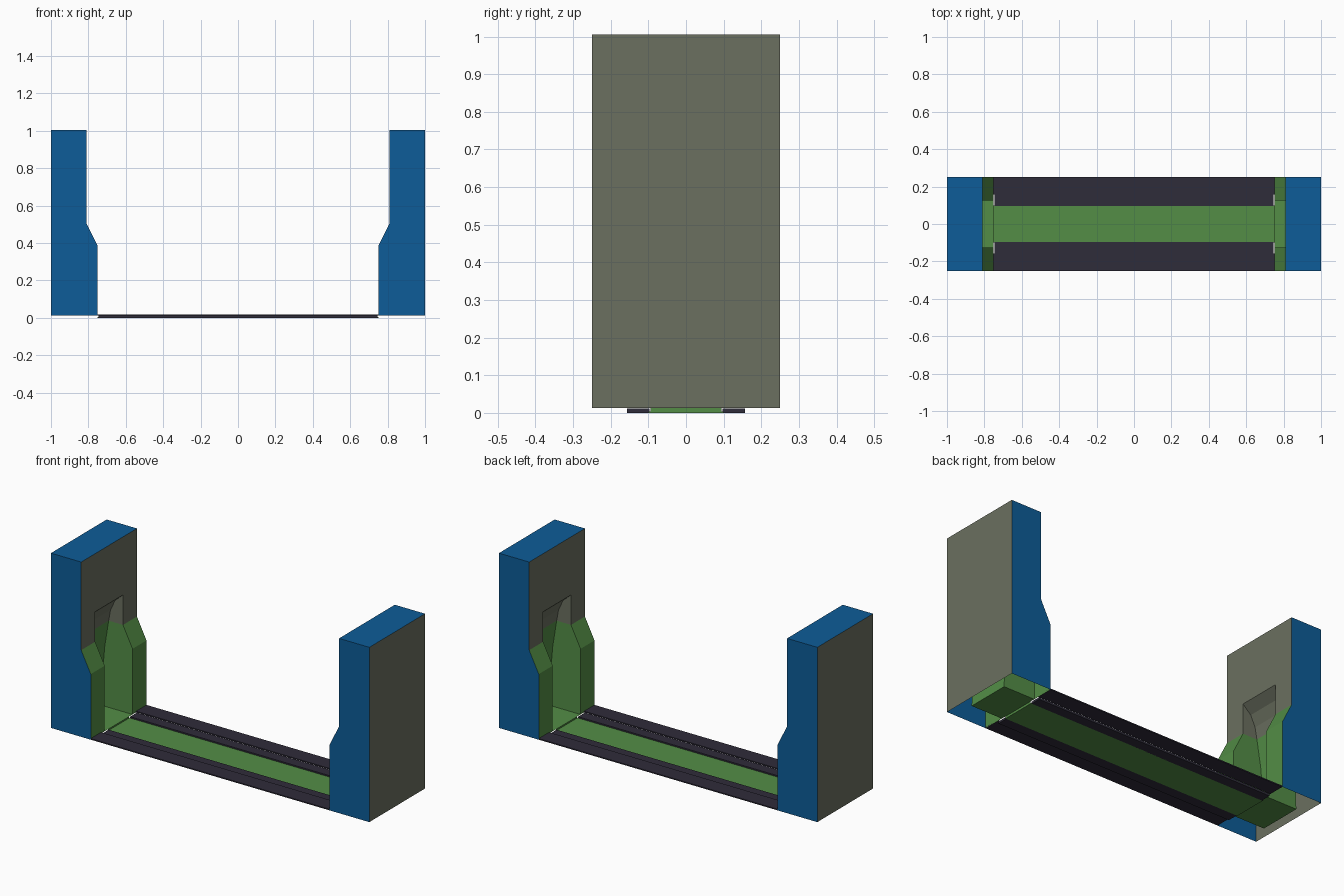
import bpy, bmesh

if "Cube" in bpy.data.objects:
    bpy.data.objects.remove(bpy.data.objects["Cube"])

def material(name, rgb):
    m = bpy.data.materials.new(name)
    m.diffuse_color = (*rgb, 1)
    m.use_nodes = True
    m.node_tree.nodes["Principled BSDF"].inputs["Base Color"].default_value = m.diffuse_color
    return m

BLUE = material("blue_cladding", (0.004, 0.107, 0.314))
GREY = material("olive_grey_panel", (0.147, 0.162, 0.117))
GREEN = material("green_panel", (0.087, 0.27, 0.061))
DARK = material("dark_rail", (0.028, 0.025, 0.042))
MATS = [BLUE, GREY, GREEN, DARK]

def finish(bm, name):
    bmesh.ops.remove_doubles(bm, verts=bm.verts, dist=1e-5)
    bmesh.ops.recalc_face_normals(bm, faces=bm.faces)
    me = bpy.data.meshes.new(name)
    bm.to_mesh(me)
    bm.free()
    for m in MATS:
        me.materials.append(m)
    ob = bpy.data.objects.new(name, me)
    bpy.context.collection.objects.link(ob)
    return ob

def box(name, x, y, z, mat):
    bm = bmesh.new()
    bmesh.ops.create_cube(bm, size=1)
    for v in bm.verts:
        v.co = [r[0] + (c + 0.5) * (r[1] - r[0]) for c, r in zip(v.co, (x, y, z))]
    for f in bm.faces:
        f.material_index = mat
    return finish(bm, name)

B, T, S = 0.0125, 1.005, 0.505      # wall base, top, colour split height
HALF, REC = 0.25, 0.125             # wall and recess half widths
LEDGE = [(0.81, S), (0.75, 0.385), (0.75, B)]
NICHE_TOP = [(0.81, 0.675), (0.86, 0.63), (0.888, 0.57), (0.90, S)]
NICHE_LOW = [(0.90, S), (0.925, 0.35), (0.94, 0.18), (0.945, B)]

def wall(name, s):
    bm = bmesh.new()

    def polygon(profile, y, mat):
        f = bm.faces.new([bm.verts.new((s * x, y, z)) for x, z in profile])
        f.material_index = mat

    def strip(profile, y0, y1, mat):
        for (xa, za), (xb, zb) in zip(profile, profile[1:]):
            f = bm.faces.new([bm.verts.new(p) for p in (
                (s * xa, y0, za), (s * xb, y0, zb), (s * xb, y1, zb), (s * xa, y1, za))])
            f.material_index = mat

    # full-width outer panel, cap and recess back
    bands = [-HALF, -REC, REC, HALF]
    for y0, y1 in zip(bands, bands[1:]):
        strip([(1, B), (1, T)], y0, y1, 1)
        strip([(1, T), (0.81, T)], y0, y1, 0)
        strip([(0.81, T), (0.81, 0.675)], y0, y1, 1)
    strip(NICHE_TOP, -REC, REC, 1)
    strip(NICHE_LOW, -REC, REC, 2)
    # end faces, flanks and recess cheeks on both sides
    for d in (-1, 1):
        polygon([(1, B), (1, T), (0.81, T), (0.81, 0.675)] + LEDGE, d * HALF, 0)
        strip([(0.81, 0.675), (0.81, S)], d * REC, d * HALF, 1)
        strip(LEDGE, d * REC, d * HALF, 2)
        polygon([(0.81, S)] + NICHE_TOP, d * REC, 1)
        polygon(LEDGE[::-1] + NICHE_LOW, d * REC, 2)
    # recess floor with its step down to the walkway
    strip([(0.945, B), (0.75, B)], -REC, REC, 2)
    strip([(0.75, B), (0.75, 0.001)], -0.095, 0.095, 2)
    return finish(bm, name)

wall("left_wall", -1)
wall("right_wall", 1)

# walkway and stepped rails
box("floor_panel", (-0.75, 0.75), (-0.1, 0.1), (0.0, 0.004), 2)
for d, side in ((-1, "front"), (1, "back")):
    box(side + "_inner_rail", (-0.745, 0.745), sorted((d * 0.097, d * 0.157)), (0.0, 0.012), 3)
    box(side + "_outer_rail", (-0.75, 0.75), sorted((d * 0.157, d * HALF)), (B, 0.019), 3)
